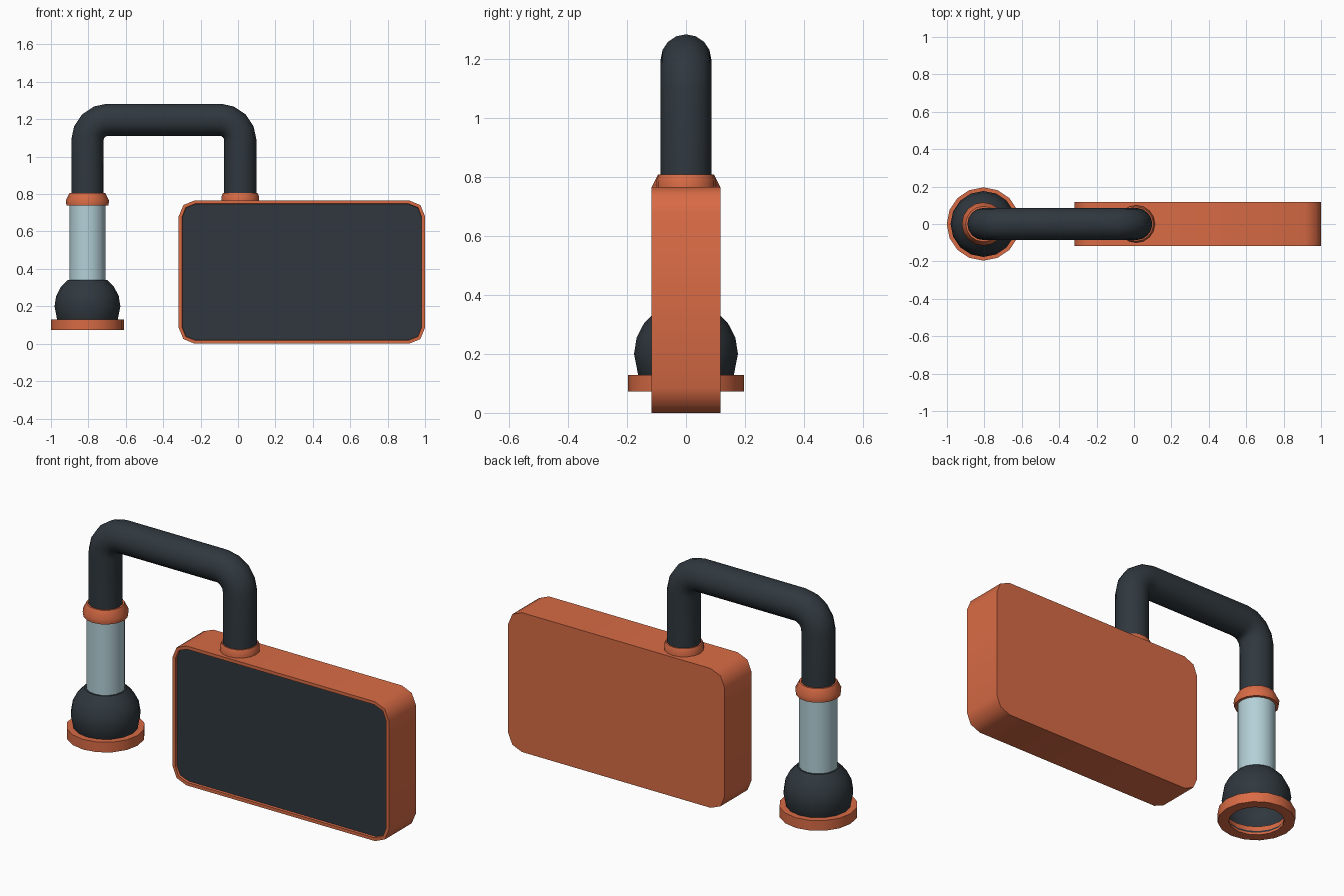
import bpy, bmesh, math

if "Cube" in bpy.data.objects:
    bpy.data.objects.remove(bpy.data.objects["Cube"])


def material(name, rgb):
    m = bpy.data.materials.new(name)
    m.diffuse_color = (*rgb, 1)
    m.use_nodes = True
    m.node_tree.nodes["Principled BSDF"].inputs["Base Color"].default_value = m.diffuse_color
    return m


ORANGE = material("orange", (0.69, 0.147, 0.06))
DARK = material("dark_slate", (0.029, 0.039, 0.048))
PALE = material("pale_blue", (0.45, 0.63, 0.68))


def finish(obj, mats, angle=40):
    for m in mats:
        obj.data.materials.append(m)
    bpy.ops.object.select_all(action='DESELECT')
    obj.select_set(True)
    bpy.context.view_layer.objects.active = obj
    bpy.ops.object.shade_smooth_by_angle(angle=math.radians(angle))
    return obj


def from_bmesh(name, bm, mats, angle=40):
    bmesh.ops.recalc_face_normals(bm, faces=bm.faces)
    me = bpy.data.meshes.new(name)
    bm.to_mesh(me)
    bm.free()
    obj = bpy.data.objects.new(name, me)
    bpy.context.collection.objects.link(obj)
    return finish(obj, mats, angle)


def lathe(name, profile, x, mat, closed=False, sides=16):
    """Turn (radius, z) points about a vertical axis at x."""
    bm = bmesh.new()
    rings = [[bm.verts.new((x + r * math.cos(2 * math.pi * i / sides),
                            r * math.sin(2 * math.pi * i / sides), z))
              for i in range(sides)] for r, z in profile]
    pairs = list(zip(rings, rings[1:]))
    if closed:
        pairs.append((rings[-1], rings[0]))
    for a, b in pairs:
        for i in range(sides):
            j = (i + 1) % sides
            bm.faces.new((a[i], a[j], b[j], b[i]))
    return from_bmesh(name, bm, [mat])


HX, BX = -0.805, 0.012      # axes of the handset column and the box pipe

# Display box: rounded rectangle extruded along y, with a recessed screen
x0, x1, z0, z1, rad, half = -0.317, 1.0, 0.0, 0.766, 0.085, 0.117
bm = bmesh.new()
outline = []
for cx, cz, start in ((x1 - rad, z1 - rad, 0), (x0 + rad, z1 - rad, 90),
                      (x0 + rad, z0 + rad, 180), (x1 - rad, z0 + rad, 270)):
    for k in range(3):
        a = math.radians(start + 45 * k)
        outline.append((cx + rad * math.cos(a), cz + rad * math.sin(a)))
front = [bm.verts.new((x, -half, z)) for x, z in outline]
back = [bm.verts.new((x, half, z)) for x, z in outline]
n = len(outline)
screen = bm.faces.new(front)
bm.faces.new(back[::-1])
for i in range(n):
    bm.faces.new((front[i], back[i], back[(i + 1) % n], front[(i + 1) % n]))
bmesh.ops.recalc_face_normals(bm, faces=bm.faces)
bmesh.ops.inset_region(bm, faces=[screen], thickness=0.018)
bmesh.ops.inset_region(bm, faces=[screen], thickness=0.002, depth=-0.012)
screen.material_index = 1
from_bmesh("display_box", bm, [ORANGE, DARK], 50)

# Bent pipe joining column and box
R, top, foot, steps = 0.11, 1.197, 0.76, 4
path = [(HX, foot)]
for cx, start in ((HX + R, 180), (BX - R, 90)):
    for k in range(steps + 1):
        a = math.radians(start - 90 * k / steps)
        path.append((cx + R * math.cos(a), top - R + R * math.sin(a)))
path.append((BX, foot))
cu = bpy.data.curves.new("pipe", 'CURVE')
cu.dimensions = '3D'
cu.bevel_depth = 0.086
cu.bevel_resolution = 6
cu.use_fill_caps = True
sp = cu.splines.new('POLY')
sp.points.add(len(path) - 1)
for p, (x, z) in zip(sp.points, path):
    p.co = (x, 0, z, 1)
pipe = bpy.data.objects.new("bent_pipe", cu)
bpy.context.collection.objects.link(pipe)
pipe.select_set(True)
bpy.context.view_layer.objects.active = pipe
bpy.ops.object.select_all(action='DESELECT')
pipe.select_set(True)
bpy.ops.object.convert(target='MESH')
finish(bpy.context.view_layer.objects.active, [DARK], 50)

# Collars at both pipe ends
lathe("column_collar", [(0.084, 0.738), (0.112, 0.738), (0.116, 0.765),
                        (0.095, 0.807), (0.084, 0.807)], HX, ORANGE, True)
lathe("box_collar", [(0.084, 0.76), (0.1, 0.76), (0.1, 0.788),
                     (0.092, 0.807), (0.084, 0.807)], BX, ORANGE, True)

# Pale tube
lathe("tube", [(0.097, 0.335), (0.097, 0.745)], HX, PALE)

# Bell: sphere open at the bottom, closed under the tube
bell = [(0.14, 0.085), (0.162, 0.128)]
for deg in (0, 18, 36, 53):
    a = math.radians(deg)
    bell.append((0.176 * math.cos(a), 0.2 + 0.176 * math.sin(a)))
bell.append((0.09, 0.341))
lathe("bell", bell, HX, DARK)

# Base ring around the bell mouth
lathe("base_ring", [(0.14, 0.073), (0.196, 0.073), (0.196, 0.129),
                    (0.155, 0.129)], HX, ORANGE, True)
